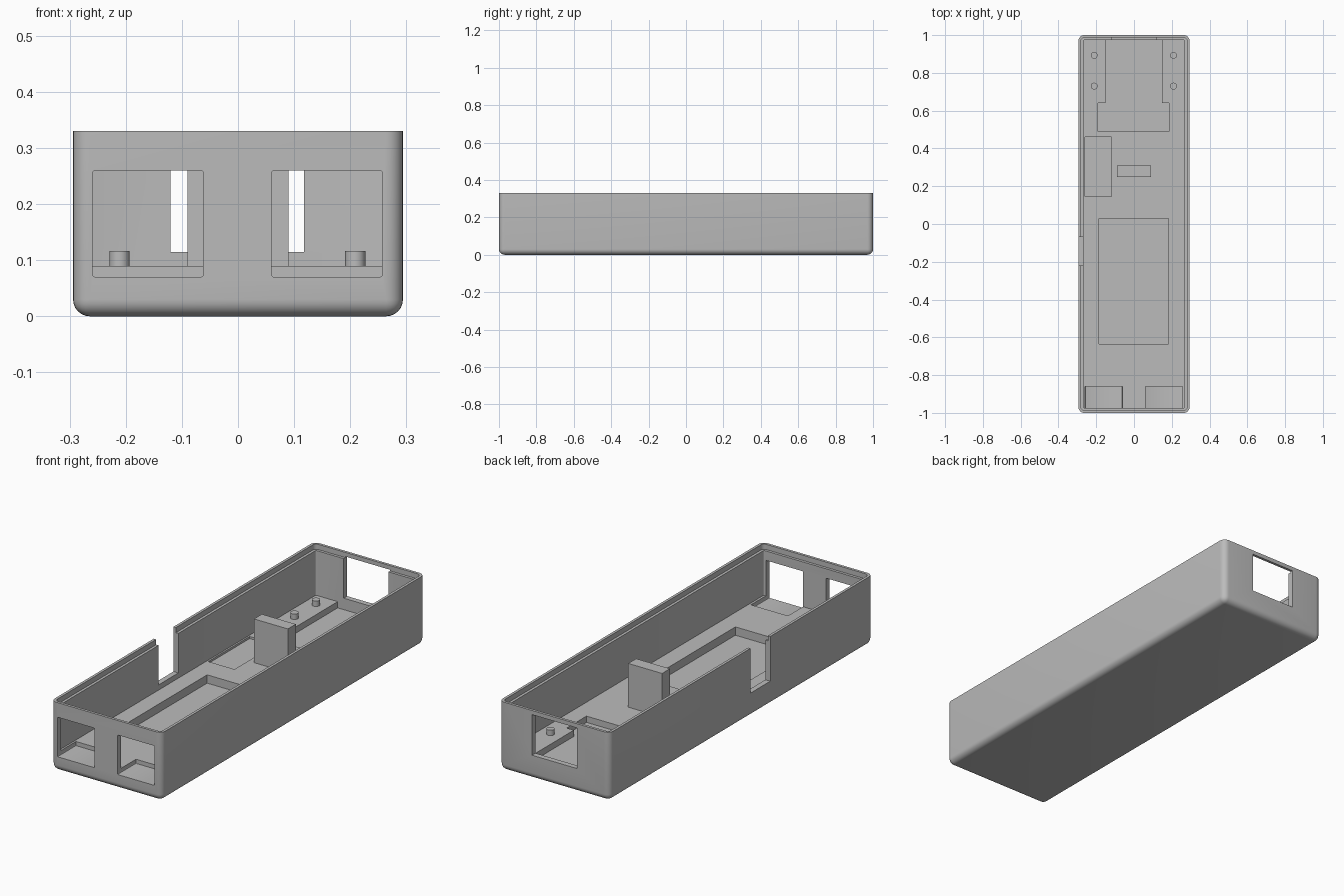
import bpy, bmesh

old = bpy.data.objects.get("Cube")
if old:
    bpy.data.objects.remove(old, do_unlink=True)

grey = bpy.data.materials.new("plain grey")
grey.use_nodes = True
COLOUR = (0.5, 0.5, 0.5, 1)
grey.diffuse_color = COLOUR
grey.node_tree.nodes["Principled BSDF"].inputs["Base Color"].default_value = COLOUR


def finish(name, bm):
    mesh = bpy.data.meshes.new(name)
    bm.to_mesh(mesh)
    bm.free()
    mesh.materials.append(grey)
    obj = bpy.data.objects.new(name, mesh)
    bpy.context.collection.objects.link(obj)
    return obj


def box(name, xs, ys, zs, radius=0, rule=None, segments=6):
    """Box between limits; edges picked by the rule are rounded."""
    bm = bmesh.new()
    bmesh.ops.create_cube(bm, size=1)
    for v in bm.verts:
        for i, (lo, hi) in enumerate((xs, ys, zs)):
            v.co[i] = lo if v.co[i] < 0 else hi
    if radius:
        edges = [e for e in bm.edges if rule(e)]
        bmesh.ops.bevel(bm, geom=edges, offset=radius, segments=segments,
                        profile=0.5, affect='EDGES')
    return finish(name, bm)


def upright(e):
    return abs(e.verts[0].co.z - e.verts[1].co.z) > 0.001


def along_y(e):
    return abs(e.verts[0].co.y - e.verts[1].co.y) > 0.001


def activate(obj):
    bpy.ops.object.select_all(action='DESELECT')
    obj.select_set(True)
    bpy.context.view_layer.objects.active = obj


def cut(target, cutter):
    mod = target.modifiers.new("cut", 'BOOLEAN')
    mod.operation = 'DIFFERENCE'
    mod.solver = 'EXACT'
    mod.object = cutter
    activate(target)
    bpy.ops.object.modifier_apply(modifier=mod.name)
    bpy.data.objects.remove(cutter, do_unlink=True)


HEIGHT, FLOOR = 0.33, 0.09
OVER = 0.4

# Outer shell: rounded everywhere except the open top rim
shell = box("case_shell", (-0.294, 0.294), (-1, 1), (0, HEIGHT), 0.03,
            lambda e: not all(v.co.z > 0.3 for v in e.verts))

# Main cavity and stepped rim
cut(shell, box("cavity", (-0.268, 0.268), (-0.974, 0.974), (FLOOR, OVER), 0.006, upright, 3))
cut(shell, box("rim_step", (-0.281, 0.281), (-0.987, 0.987), (0.305, OVER), 0.018, upright))

# Recesses in the floor
cut(shell, box("long_recess", (-0.185, 0.182), (-0.635, 0.03), (0.05, 0.2)))
cut(shell, box("side_recess", (-0.26, -0.12), (0.145, 0.46), (0.08, 0.2)))
cut(shell, box("cross_recess", (-0.19, 0.186), (0.49, 0.64), (0.06, 0.2)))
cut(shell, box("rear_recess", (-0.152, 0.148), (0.63, 0.974), (0.06, 0.11)))

# Two front ports that run into the floor
for left, right in ((-0.259, -0.062), (0.06, 0.257)):
    cut(shell, box("front_port", (left, right), (-1.1, -0.86), (0.07, 0.26),
                   0.004, along_y, 2))

# Rear window and the slot in the side wall
cut(shell, box("rear_window", (-0.12, 0.118), (0.95, 1.1), (0.115, 0.31)))
cut(shell, box("side_slot", (-0.4, -0.25), (-0.22, -0.07), (0.115, OVER)))

# Upright block on the floor
box("support_block", (-0.09, 0.09), (0.25, 0.31), (FLOOR - 0.01, 0.30))

# Four locating pins
pins = []
for side, x in (("right", -0.211), ("left", 0.209)):
    for place, y in (("front", 0.73), ("rear", 0.893)):
        bm = bmesh.new()
        bmesh.ops.create_cone(bm, cap_ends=True, segments=32, radius1=0.018,
                              radius2=0.018, depth=0.035)
        bmesh.ops.translate(bm, verts=bm.verts, vec=(x, y, 0.0985))
        pins.append(finish(f"pin_{place}_{side}", bm))

for obj in [shell] + pins:
    activate(obj)
    bpy.ops.object.shade_smooth_by_angle(angle=0.6)
